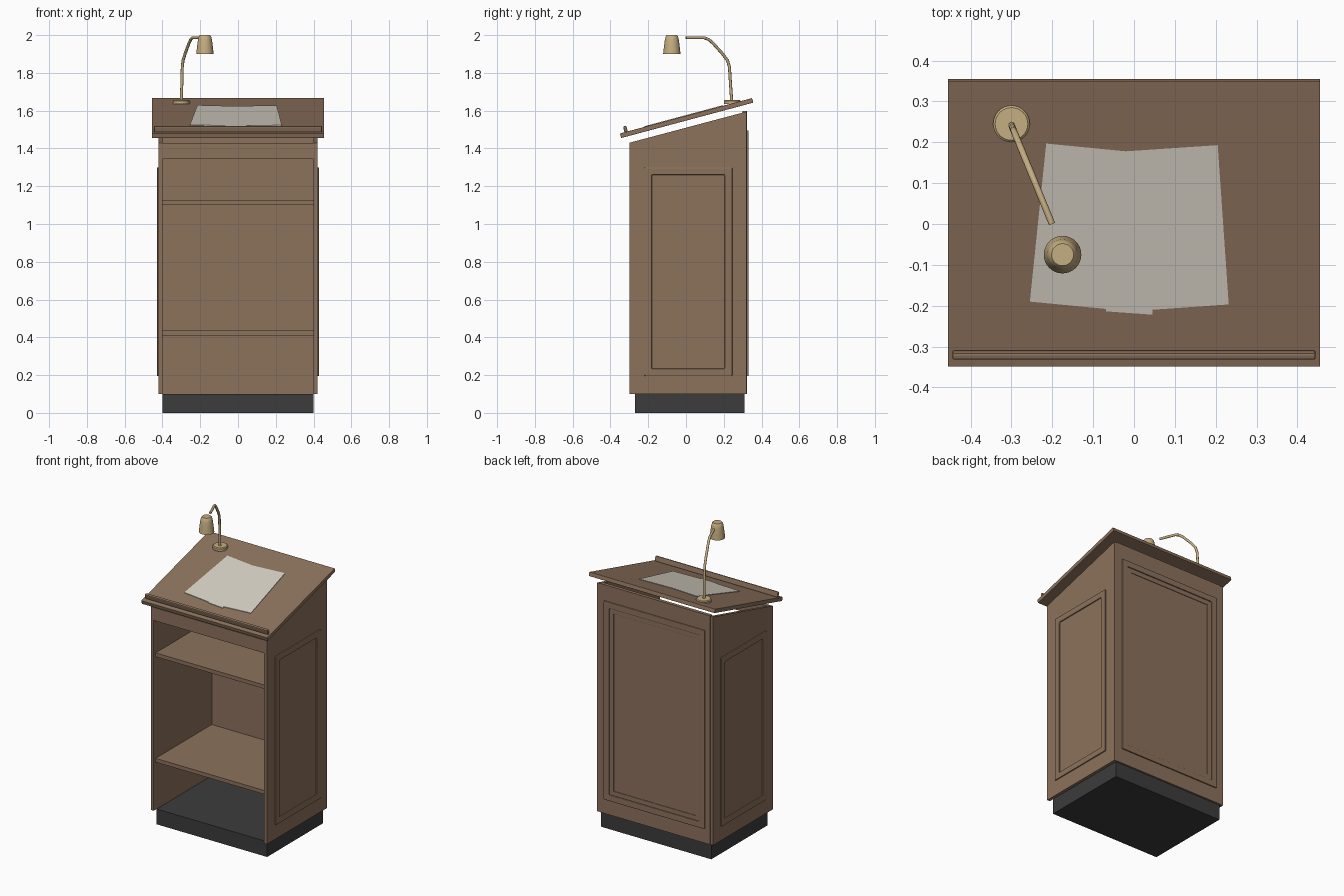
import bpy, bmesh, math
from mathutils import Vector, Matrix

if "Cube" in bpy.data.objects:
    bpy.data.objects.remove(bpy.data.objects["Cube"])


def material(name, rgb):
    m = bpy.data.materials.new(name)
    m.diffuse_color = (*rgb, 1)
    m.use_nodes = True
    m.node_tree.nodes["Principled BSDF"].inputs["Base Color"].default_value = m.diffuse_color
    return m


WOOD = material("brown wood", (0.262, 0.168, 0.107))
DARK = material("dark plinth", (0.045, 0.045, 0.045))
BRASS = material("brass", (0.56, 0.42, 0.22))
PAPER = material("paper", (0.66, 0.62, 0.54))


def finish(name, bm, mat, bevel=0, smooth=False):
    bmesh.ops.recalc_face_normals(bm, faces=bm.faces)
    me = bpy.data.meshes.new(name)
    bm.to_mesh(me)
    bm.free()
    ob = bpy.data.objects.new(name, me)
    bpy.context.collection.objects.link(ob)
    me.materials.append(mat)
    if bevel:
        b = ob.modifiers.new("bevel", 'BEVEL')
        b.width, b.segments = bevel, 2
    if smooth:
        bpy.ops.object.select_all(action='DESELECT')
        ob.select_set(True)
        bpy.context.view_layer.objects.active = ob
        bpy.ops.object.shade_smooth_by_angle(angle=math.radians(35))
    return ob


def box(name, lo, hi, mat, bevel=0):
    bm = bmesh.new()
    bmesh.ops.create_cube(bm, size=1)
    lo, hi = Vector(lo), Vector(hi)
    for v in bm.verts:
        v.co = (lo + hi) / 2 + v.co * (hi - lo)
    return finish(name, bm, mat, bevel)


def prism(name, pts, offset, mat, bevel=0):
    """Extrude a polygon of 3D points by an offset."""
    bm = bmesh.new()
    f = bm.faces.new([bm.verts.new(p) for p in pts])
    r = bmesh.ops.extrude_face_region(bm, geom=[f])
    moved = [g for g in r["geom"] if isinstance(g, bmesh.types.BMVert)]
    bmesh.ops.translate(bm, verts=moved, vec=offset)
    # the extruded-from face stays as the back cap
    if len([g for g in bm.faces if len(g.verts) == len(pts)]) < 2:
        bm.faces.new([v for v in bm.verts if v not in moved])
    return finish(name, bm, mat, bevel)


def frame(name, u0, u1, v0, v1, w, h, place, bevel):
    """Raised rectangular moulding, w wide and h high, mapped by place(u, v, height)."""
    bm = bmesh.new()
    rings = []
    for inset, height in ((0, 0), (0, h), (w, h), (w, 0)):
        a, b, c, d = u0 + inset, u1 - inset, v0 + inset, v1 - inset
        rings.append([bm.verts.new(place(u, v, height))
                      for u, v in ((a, c), (b, c), (b, d), (a, d))])
    for i in range(4):
        r, s = rings[i], rings[(i + 1) % 4]
        for k in range(4):
            bm.faces.new((r[k], r[(k + 1) % 4], s[(k + 1) % 4], s[k]))
    return finish(name, bm, WOOD, bevel)


def lathe(name, profile, centre, mat, n=32):
    bm = bmesh.new()
    vs = [bm.verts.new((r, 0, z)) for r, z in profile]
    es = [bm.edges.new(p) for p in zip(vs, vs[1:])]
    bmesh.ops.spin(bm, geom=vs + es, cent=(0, 0, 0), axis=(0, 0, 1),
                   angle=math.tau, steps=n)
    bmesh.ops.remove_doubles(bm, verts=bm.verts, dist=1e-5)
    bmesh.ops.translate(bm, verts=bm.verts, vec=centre)
    return finish(name, bm, mat, smooth=True)


# Plinth and cabinet carcass, open at the front
box("plinth", (-0.4, -0.27, 0), (0.4, 0.31, 0.1), DARK)
for s, side in ((-1, "left"), (1, "right")):
    x = 0.4 * s
    prism(side + "_side", [(x, -0.3, 0.1), (x, 0.32, 0.1), (x, 0.32, 1.595), (x, -0.3, 1.43)],
          (0.02 * s, 0, 0), WOOD)
    frame(side + "_moulding", -0.22, 0.245, 0.195, 1.30, 0.04, 0.01,
          lambda u, v, h: (s * (0.42 + h), u, v), 0.005)
box("back_panel", (-0.4, 0.3, 0.1), (0.4, 0.322, 1.597), WOOD)
box("front_rail", (-0.4, -0.3, 1.345), (0.4, -0.28, 1.43), WOOD)
for name, z in (("lower_shelf", 0.41), ("upper_shelf", 1.10)):
    box(name, (-0.4, -0.28, z), (0.4, 0.3, z + 0.025), WOOD)

# Stepped moulding on the back
on_back = lambda u, v, h: (u, 0.322 + h, v)
frame("back_moulding", -0.365, 0.365, 0.195, 1.495, 0.04, 0.01, on_back, 0.004)
frame("back_inner_moulding", -0.325, 0.325, 0.235, 1.455, 0.03, 0.005, on_back, 0.002)

# Sloped reading desk with a stop lip
tilt = Matrix.Translation((0, 0, 1.573)) @ Matrix.Rotation(math.radians(15), 4, 'X')
desk = box("reading_desk", (-0.456, -0.362, -0.025), (0.456, 0.362, 0), WOOD, 0.002)
lip = box("desk_lip", (-0.445, -0.337, -0.002), (0.445, -0.319, 0.032), WOOD, 0.006)
for ob in (desk, lip):
    ob.matrix_world = tilt

# Open pages lying on the desk
outline = [(-0.215, 0.197), (-0.02, 0.178), (0.205, 0.193), (0.232, -0.197), (0.045, -0.21),
           (0.045, -0.222), (-0.068, -0.214), (-0.068, -0.208), (-0.255, -0.19)]
slope = math.tan(math.radians(15))
prism("open_pages", [(x, y, 1.5725 + slope * y) for x, y in outline], (0, 0, 0.004), PAPER)

# Lamp foot, bent arm and shade
lathe("lamp_foot", [(0, 1.636), (0.045, 1.636), (0.045, 1.652), (0.04, 1.657), (0, 1.657)],
      (-0.3, 0.245, 0), BRASS)
cu = bpy.data.curves.new("lamp_arm", 'CURVE')
cu.dimensions = '3D'
cu.bevel_depth, cu.bevel_resolution, cu.use_fill_caps = 0.008, 3, True
path = [(0.242, 1.65), (0.235, 1.75), (0.23, 1.83), (0.22, 1.865), (0.19, 1.905), (0.145, 1.955),
        (0.12, 1.977), (0.095, 1.986), (0.0, 1.986)]
sp = cu.splines.new('POLY')
sp.points.add(len(path) - 1)
for p, (y, z) in zip(sp.points, path):
    p.co = (-0.3 + (0.242 - y) * 0.41, y, z, 1)
sp.use_smooth = True
arm = bpy.data.objects.new("lamp_arm", cu)
bpy.context.collection.objects.link(arm)
cu.materials.append(BRASS)
lathe("lamp_shade", [(0, 2.0), (0.027, 2.0), (0.032, 1.994), (0.037, 1.975), (0.041, 1.945),
                     (0.046, 1.9), (0.043, 1.9), (0.036, 1.965), (0.025, 1.99), (0, 1.99)],
      (-0.175, -0.075, 0), BRASS)
